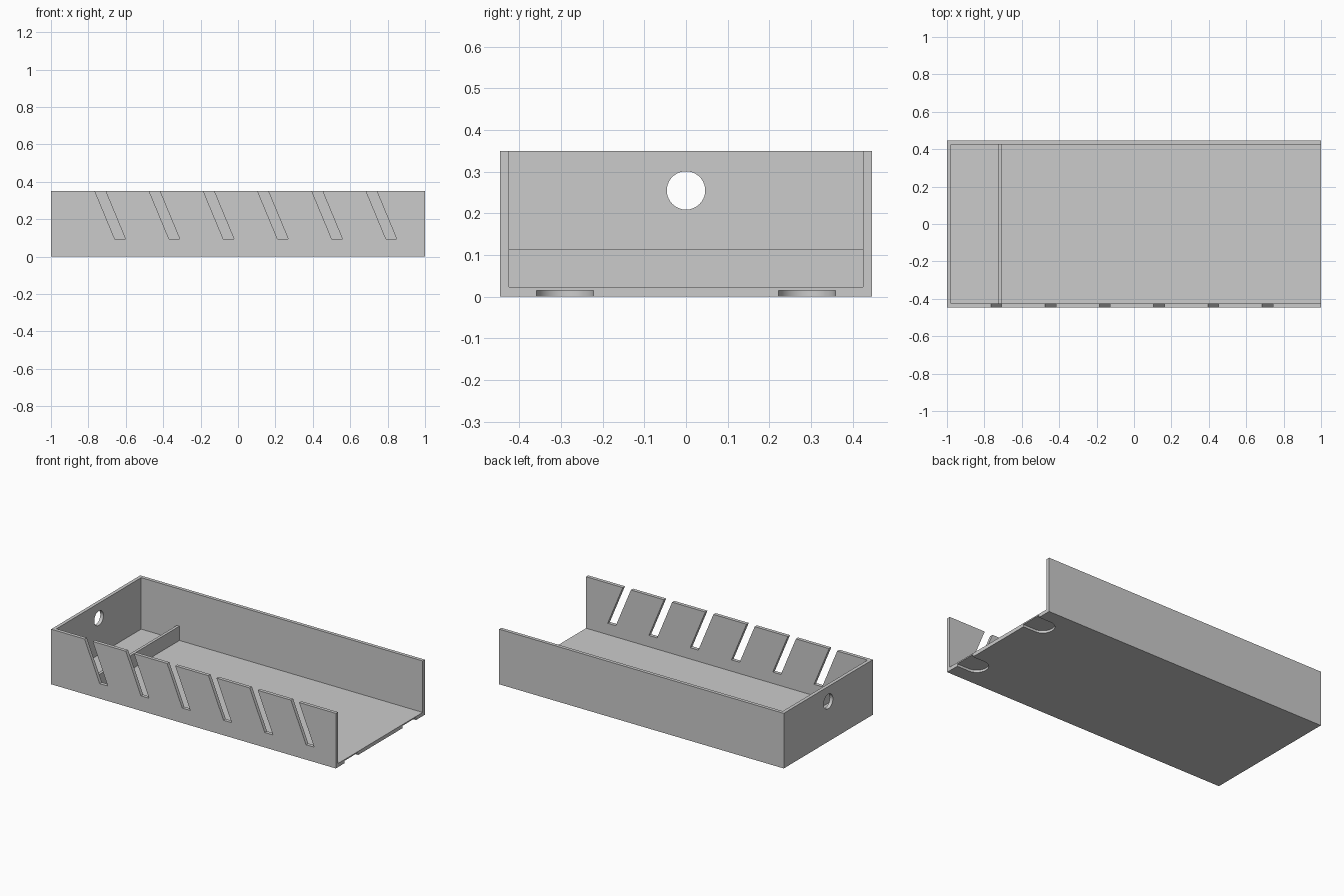
import bpy, bmesh
from math import sin, cos, pi, radians
from mathutils import Vector

if "Cube" in bpy.data.objects:
    bpy.data.objects.remove(bpy.data.objects["Cube"], do_unlink=True)

L, W, H = 1.0, 0.447, 0.35      # half length, half width, height
WALL, FLOOR = 0.022, 0.023

grey = bpy.data.materials.new("light grey")
grey.use_nodes = True
colour = (0.6, 0.6, 0.6, 1)
grey.diffuse_color = colour
grey.node_tree.nodes["Principled BSDF"].inputs["Base Color"].default_value = colour


def prism(name, points, sweep):
    """Extrude a closed outline along the sweep vector."""
    bm = bmesh.new()
    face = bm.faces.new([bm.verts.new(p) for p in points])
    ext = bmesh.ops.extrude_face_region(bm, geom=[face], use_keep_orig=True)
    verts = [v for v in ext["geom"] if isinstance(v, bmesh.types.BMVert)]
    bmesh.ops.translate(bm, verts=verts, vec=Vector(sweep))
    bmesh.ops.recalc_face_normals(bm, faces=bm.faces)
    mesh = bpy.data.meshes.new(name)
    bm.to_mesh(mesh)
    bm.free()
    mesh.materials.append(grey)
    obj = bpy.data.objects.new(name, mesh)
    bpy.context.collection.objects.link(obj)
    return obj


def box(name, x0, x1, y0, y1, z0, z1):
    outline = [(x0, y0, z0), (x1, y0, z0), (x1, y1, z0), (x0, y1, z0)]
    return prism(name, outline, (0, 0, z1 - z0))


def cut(target, cutter):
    """Subtract the cutter, then discard it."""
    cutter.hide_render = True
    mod = target.modifiers.new("cut", "BOOLEAN")
    mod.operation, mod.solver, mod.object = "DIFFERENCE", "EXACT", cutter
    bpy.context.view_layer.objects.active = target
    bpy.ops.object.modifier_apply(modifier=mod.name)
    bpy.data.objects.remove(cutter, do_unlink=True)


# Tray: block hollowed from the top and open at the +x end
tray = box("tray", -L, L, -W, W, 0, H)
cut(tray, box("hollow", -L + WALL, L + 0.1, -W + WALL, W - WALL, FLOOR, H + 0.1))

# Slanted slots in the front wall, open at the top
slope = -0.106 / (H - 0.095)
for i in range(6):
    x = -0.659 + 0.29 * i
    top = x + slope * 0.3
    outline = [(x, -W - 0.05, 0.095), (x + 0.057, -W - 0.05, 0.095),
               (top + 0.057, -W - 0.05, 0.395), (top, -W - 0.05, 0.395)]
    cut(tray, prism("slot", outline, (0, 0.1, 0)))

# Round cable hole in the closed end
ring = [2 * pi * i / 64 for i in range(64)]
cut(tray, prism("hole", [(-L - 0.05, 0.046 * cos(a), 0.255 + 0.046 * sin(a))
                         for a in ring], (0.1, 0, 0)))

# Round-ended recesses under the floor at the open end
R = 0.0685
for y in (-0.29, 0.29):
    arc = [pi / 2 + pi * i / 32 for i in range(33)]
    outline = [(L - 0.085 + R * cos(a), y + R * sin(a), -0.05) for a in arc]
    outline += [(L + 0.05, y - R, -0.05), (L + 0.05, y + R, -0.05)]
    cut(tray, prism("recess", outline, (0, 0, 0.065)))

# Low divider across the tray
divider = box("divider", -0.727, -0.709, -W + WALL, W - WALL, FLOOR, 0.114)

for obj in (tray, divider):
    bpy.ops.object.select_all(action="DESELECT")
    obj.select_set(True)
    bpy.context.view_layer.objects.active = obj
    bpy.ops.object.shade_smooth_by_angle(angle=radians(30))
